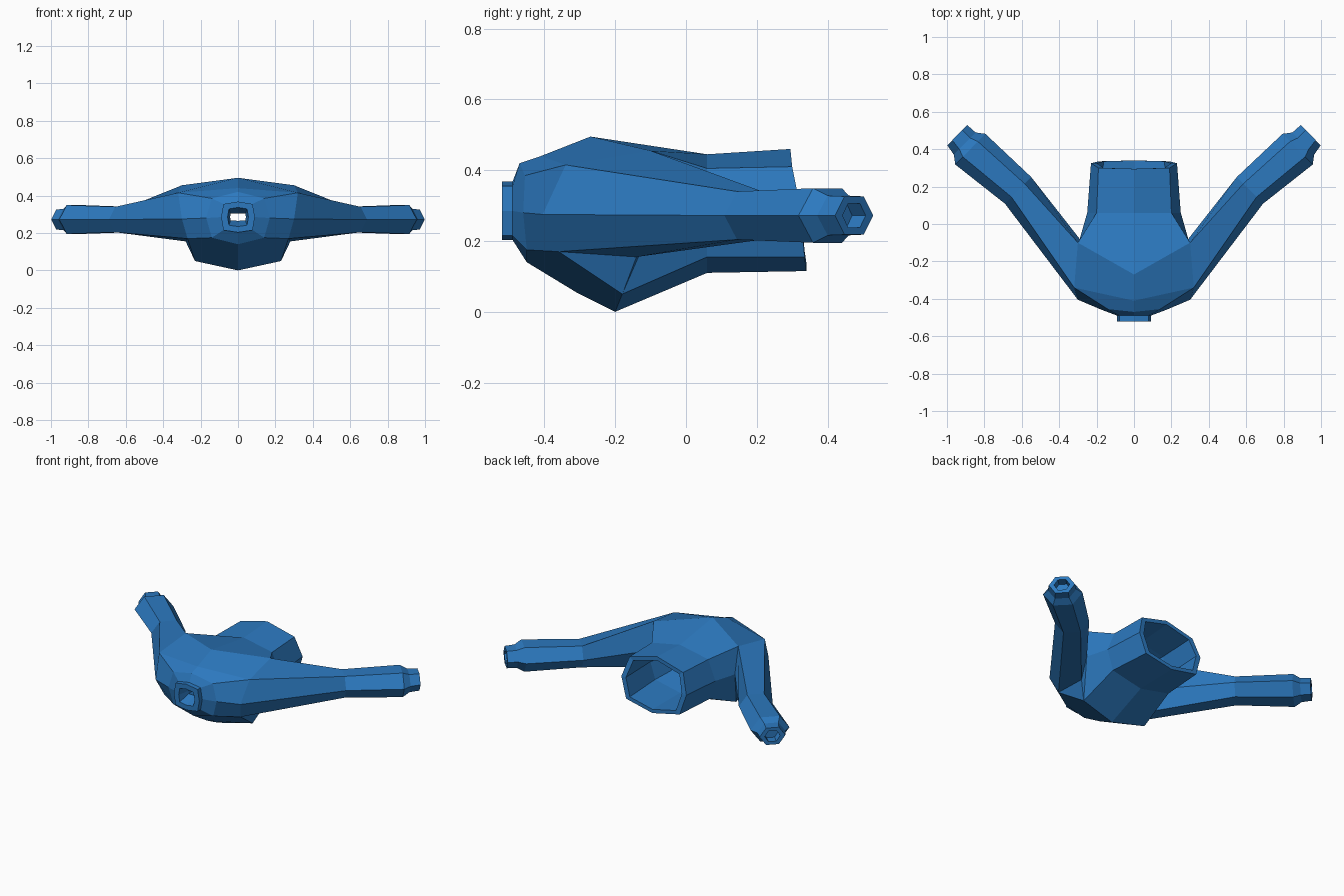
import bpy, bmesh
from mathutils import Matrix, Vector

if "Cube" in bpy.data.objects:
    bpy.data.objects.remove(bpy.data.objects["Cube"])

bm = bmesh.new()


def ring(points):
    return [bm.verts.new(p) for p in points]


def bridge(a, b, closed=False, skip=()):
    n = len(a)
    for i in range(n if closed else n - 1):
        if i not in skip:
            j = (i + 1) % n
            bm.faces.new((a[i], a[j], b[j], b[i]))


def scaled(points, s, dy, zc=0.285):
    return [(x * s, y + dy, zc + (z - zc) * s) for x, y, z in points]


# torso half sections, top centre round to bottom centre
waist = [(0, .295, .46), (.19, .30, .41), (.23, .325, .285), (.19, .335, .155), (0, .34, .115)]
belly = [(0, .06, .445), (.20, .06, .405), (.25, .06, .28), (.21, .06, .155), (0, .06, .11)]
armpit = [(0, -.27, .495), (.30, -.10, .455), (.29, -.08, .28), (.23, -.18, .05), (0, -.20, 0)]
shoulder = [(0, -.41, .44), (.32, -.34, .415), (.30, -.405, .275), (.27, -.36, .17), (0, -.31, .055)]
chest = [(0, -.47, .42), (.14, -.455, .385), (.17, -.46, .28), (.14, -.45, .175), (0, -.45, .14)]
neck = [(0, -.49, .368), (.078, -.49, .355), (.09, -.49, .285), (.078, -.49, .215), (0, -.49, .203)]

profiles = [
    waist, belly, armpit, shoulder, chest, neck,
    scaled(neck, 1, -.03),
    scaled(neck, .62, -.03),
    # inner lining from the neck hole back to the waist rim
    [(0, -.44, .305), (.04, -.44, .303), (.042, -.44, .285), (.04, -.44, .267), (0, -.44, .265)],
    scaled(belly, .6, -.26),
    scaled(belly, .84, 0),
    scaled(waist, .86, 0),
]
rows = [ring(p) for p in profiles]
for k, row in enumerate(rows):
    bridge(row, rows[(k + 1) % len(rows)], skip=(1, 2) if k == 2 else ())

# sleeve root fills the gap left in the shoulder
under = bm.verts.new((.28, -.14, .155))
a, s = rows[2], rows[3]
bm.faces.new((a[3], s[3], under))
bm.faces.new((a[2], a[3], under))
root = [s[1], a[1], a[2], under, s[3], s[2]]


def hexagon(cx, cy, half_w, half_h, zc=.272):
    u = Vector((.7, -.714, 0))
    c = Vector((cx, cy, zc))
    up = Vector((0, 0, half_h))
    return ring([c + u * half_w * k + up * h for k, h in
                 ((.5, 1), (-.5, 1), (-1, 0), (-.5, -1), (.5, -1), (1, 0))])


# sleeve: elbow, cuff, narrow end, recessed opening
prev = root
for args in ((.62, .18, .10, .068), (.875, .40, .115, .077), (.905, .43, .083, .056),
             (.945, .475, .076, .054), (.945, .475, .046, .034), (.905, .437, .046, .034)):
    cur = hexagon(*args)
    bridge(prev, cur, closed=True)
    prev = cur
bm.faces.new(prev)

# mirror to the other side
bmesh.ops.mirror(bm, geom=bm.verts[:] + bm.edges[:] + bm.faces[:],
                 matrix=Matrix.Identity(4), merge_dist=.0005, axis='X')
bmesh.ops.remove_doubles(bm, verts=bm.verts[:], dist=.0005)
bmesh.ops.recalc_face_normals(bm, faces=bm.faces[:])

mesh = bpy.data.meshes.new("shirt")
bm.to_mesh(mesh)
bm.free()
shirt = bpy.data.objects.new("shirt", mesh)
bpy.context.collection.objects.link(shirt)

cloth = bpy.data.materials.new("blue_cloth")
cloth.diffuse_color = (.025, .19, .52, 1)
cloth.use_nodes = True
cloth.node_tree.nodes["Principled BSDF"].inputs["Base Color"].default_value = cloth.diffuse_color
mesh.materials.append(cloth)
